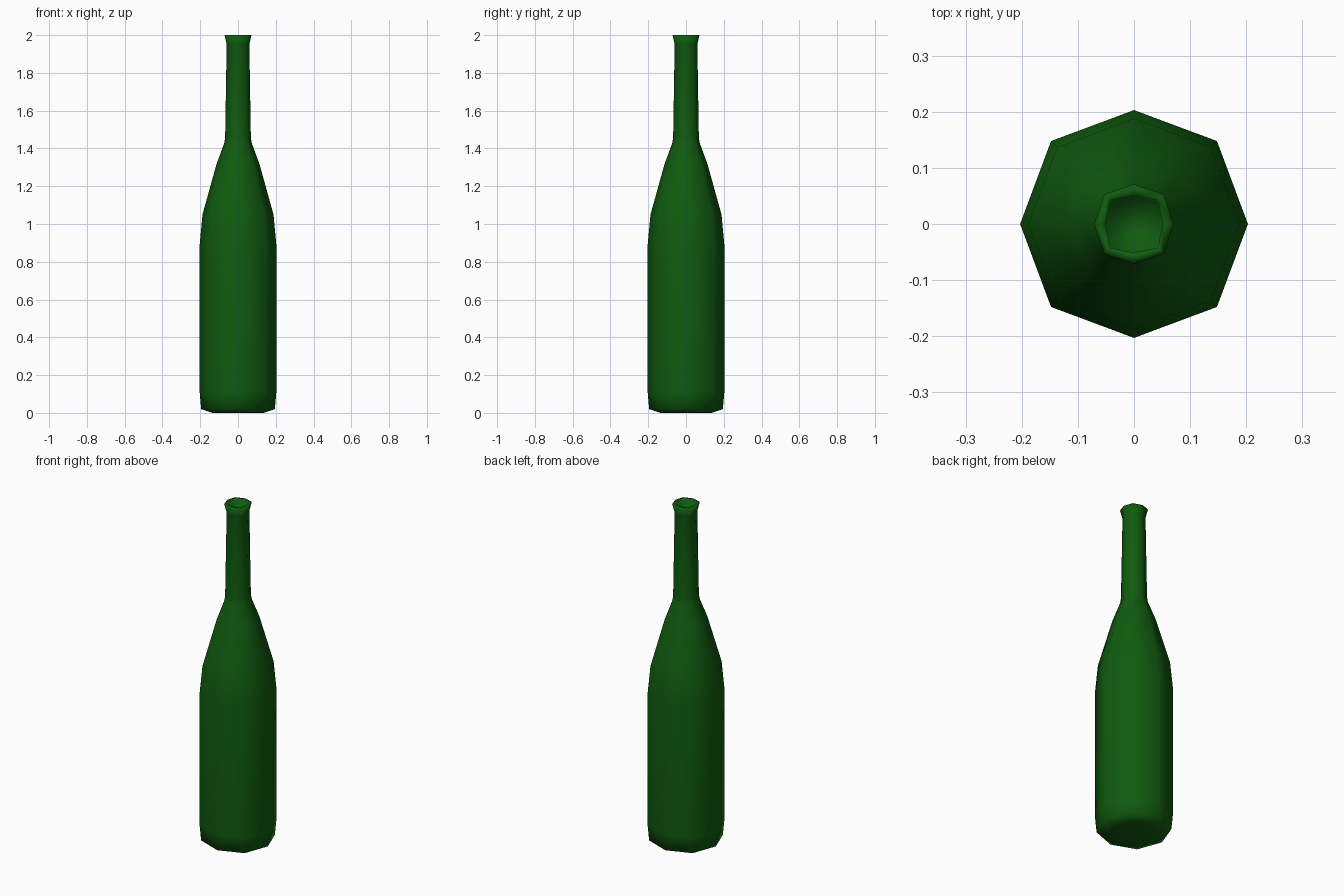
import bpy
import bmesh
from math import cos, sin, pi

SIDES = 8

cube = bpy.data.objects.get("Cube")
if cube:
    bpy.data.objects.remove(cube, do_unlink=True)

# Dark green glass
glass = bpy.data.materials.new("dark green glass")
glass.use_nodes = True
color = (0.005, 0.105, 0.005, 1)
glass.diffuse_color = color
glass.node_tree.nodes["Principled BSDF"].inputs["Base Color"].default_value = color

# Profile from the base up and into the mouth: (radius, height, diagonal stretch)
profile = [
    (0.135, 0.0, 1.03),    # base
    (0.195, 0.02, 1.03),
    (0.203, 0.11, 1.03),   # body
    (0.203, 0.89, 1.03),
    (0.188, 1.05, 1.03),   # shoulder
    (0.113, 1.32, 1.03),
    (0.072, 1.43, 1.03),   # neck
    (0.068, 1.46, 1.03),
    (0.060, 1.95, 1.03),
    (0.071, 2.0, 1.06),    # lip
    (0.051, 2.0, 1.17),    # mouth
    (0.049, 1.88, 1.17),
]


def add_ring(bm, radius, height, stretch):
    ring = []
    for i in range(SIDES):
        r = radius * (stretch if i % 2 else 1)
        a = 2 * pi * i / SIDES
        ring.append(bm.verts.new((r * cos(a), r * sin(a), height)))
    return ring


# Bottle: stacked octagonal rings, closed at the base and inside the mouth
bm = bmesh.new()
rings = [add_ring(bm, *p) for p in profile]
for low, high in zip(rings, rings[1:]):
    for i in range(SIDES):
        j = (i + 1) % SIDES
        bm.faces.new((low[i], low[j], high[j], high[i]))
bm.faces.new(rings[0][::-1])
bm.faces.new(rings[-1])
for face in bm.faces:
    face.smooth = True

mesh = bpy.data.meshes.new("bottle")
bm.to_mesh(mesh)
bm.free()
mesh.materials.append(glass)
bottle = bpy.data.objects.new("bottle", mesh)
bpy.context.collection.objects.link(bottle)
